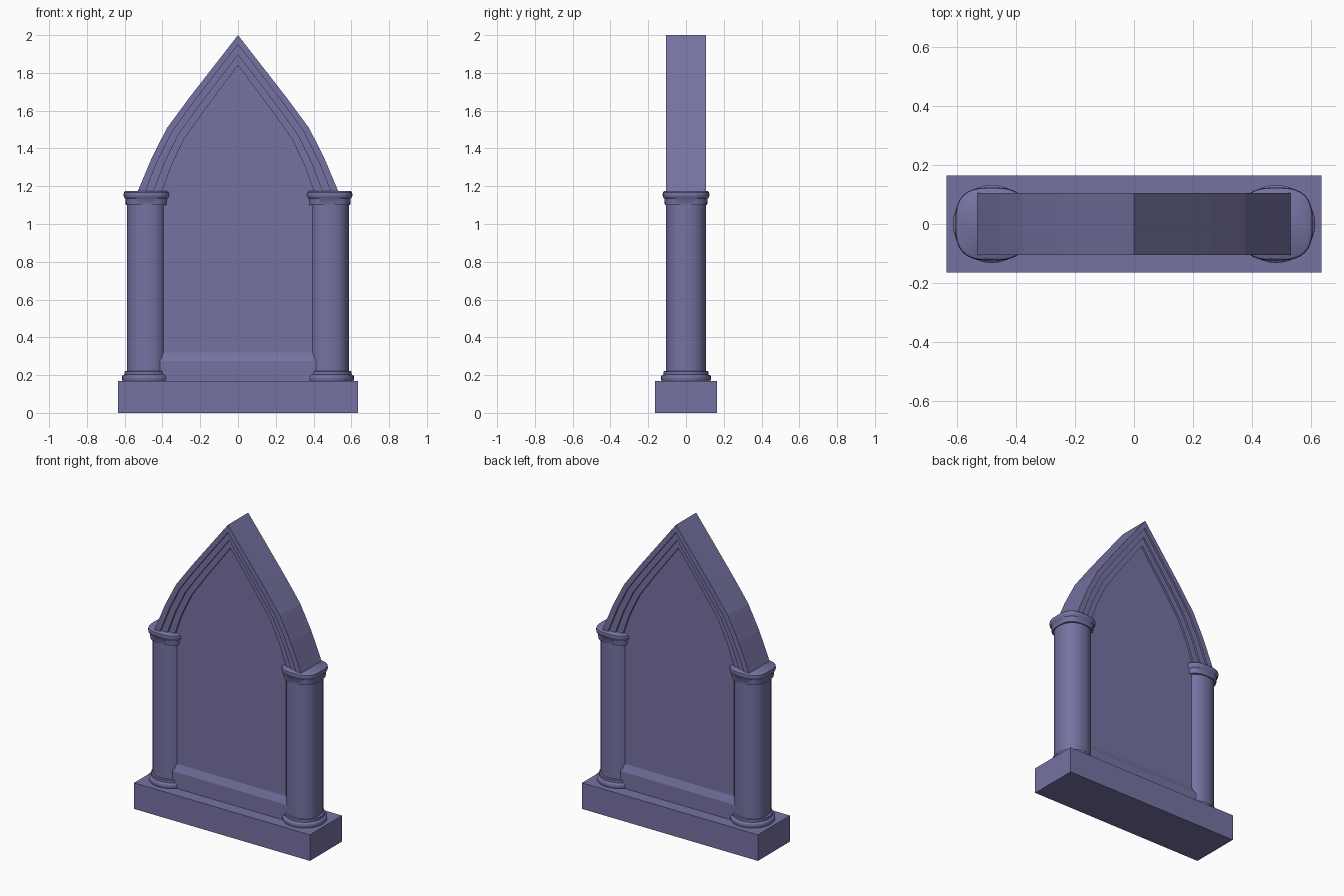
import bpy, bmesh
from math import cos, sin, pi, copysign

if "Cube" in bpy.data.objects:
    bpy.data.objects.remove(bpy.data.objects["Cube"])

stone = bpy.data.materials.new("violet_stone")
stone.diffuse_color = (0.18, 0.17, 0.36, 1)
stone.use_nodes = True
stone.node_tree.nodes["Principled BSDF"].inputs["Base Color"].default_value = stone.diffuse_color


def make(name, bm, smooth=False):
    bmesh.ops.recalc_face_normals(bm, faces=bm.faces)
    me = bpy.data.meshes.new(name)
    bm.to_mesh(me)
    bm.free()
    ob = bpy.data.objects.new(name, me)
    bpy.context.collection.objects.link(ob)
    me.materials.append(stone)
    if smooth:
        bpy.ops.object.select_all(action='DESELECT')
        ob.select_set(True)
        bpy.context.view_layer.objects.active = ob
        bpy.ops.object.shade_smooth_by_angle(angle=0.7)
    return ob


def loft(bm, rings):
    """Skin closed rings of equal length and cap both ends."""
    vs = [[bm.verts.new(p) for p in r] for r in rings]
    n = len(vs[0])
    for a, b in zip(vs, vs[1:]):
        for i in range(n):
            j = (i + 1) % n
            bm.faces.new((a[i], a[j], b[j], b[i]))
    bm.faces.new(vs[0])
    bm.faces.new(vs[-1])


def prism(name, outline, half_depth):
    bm = bmesh.new()
    loft(bm, [[(x, y, z) for x, z in outline] for y in (-half_depth, half_depth)])
    return make(name, bm)


def column_part(name, side, profile, power):
    """Stack of rounded-square rings (power 2 is a circle)."""
    bm = bmesh.new()
    rings = []
    for r, z in profile:
        ring = []
        for i in range(32):
            c, s = cos(2 * pi * i / 32), sin(2 * pi * i / 32)
            ring.append((side * 0.482 + r * copysign(abs(c) ** (2 / power), c),
                         r * copysign(abs(s) ** (2 / power), s), z))
        rings.append(ring)
    loft(bm, rings)
    return make(name, bm, True)


# Plinth
prism("plinth", [(-0.635, 0), (0.635, 0), (0.635, 0.17), (-0.635, 0.17)], 0.165)

# Stepped pointed arch
outer = [(0.532, 1.17), (0.455, 1.354), (0.376, 1.508), (0.259, 1.667), (0, 2.0)]
inner = [(0.402, 1.17), (0.354, 1.307), (0.285, 1.451), (0.178, 1.602), (0, 1.84)]


def arch_line(t):
    right = [(a + (c - a) * t, b + (d - b) * t)
             for (a, b), (c, d) in zip(outer, inner)]
    return right + [(-x, z) for x, z in reversed(right[:-1])]


fractions = (0, 0.31, 0.65, 1)
for k, depth in enumerate((0.105, 0.092, 0.079)):
    prism(f"arch_band_{k + 1}",
          arch_line(fractions[k]) + arch_line(fractions[k + 1])[::-1], depth)

# Recessed wall panel
prism("wall_panel", [(0.45, 0.16)] + [(0.45, 1.17)] + arch_line(0.9)[1:-1]
      + [(-0.45, 1.17), (-0.45, 0.16)], 0.066)

# Sill with sloping top on both faces
bm = bmesh.new()
loft(bm, [[(sx * w, sy * d, z) for sx, sy in ((-1, -1), (1, -1), (1, 1), (-1, 1))]
          for w, d, z in ((0.42, 0.085, 0.17), (0.42, 0.085, 0.275), (0.402, 0.066, 0.32))])
make("sill", bm)

# Columns
for side, tag in ((-1, "left"), (1, "right")):
    column_part(f"{tag}_column_base", side,
                [(0.126, 0.165), (0.132, 0.175), (0.132, 0.195), (0.128, 0.2),
                 (0.119, 0.203), (0.119, 0.22), (0.105, 0.222)], 2)
    column_part(f"{tag}_column_shaft", side, [(0.106, 0.2), (0.106, 1.12)], 2.25)
    column_part(f"{tag}_column_capital", side,
                [(0.112, 1.10), (0.115, 1.135), (0.122, 1.142),
                 (0.124, 1.155), (0.122, 1.168), (0.115, 1.174)], 2.9)
